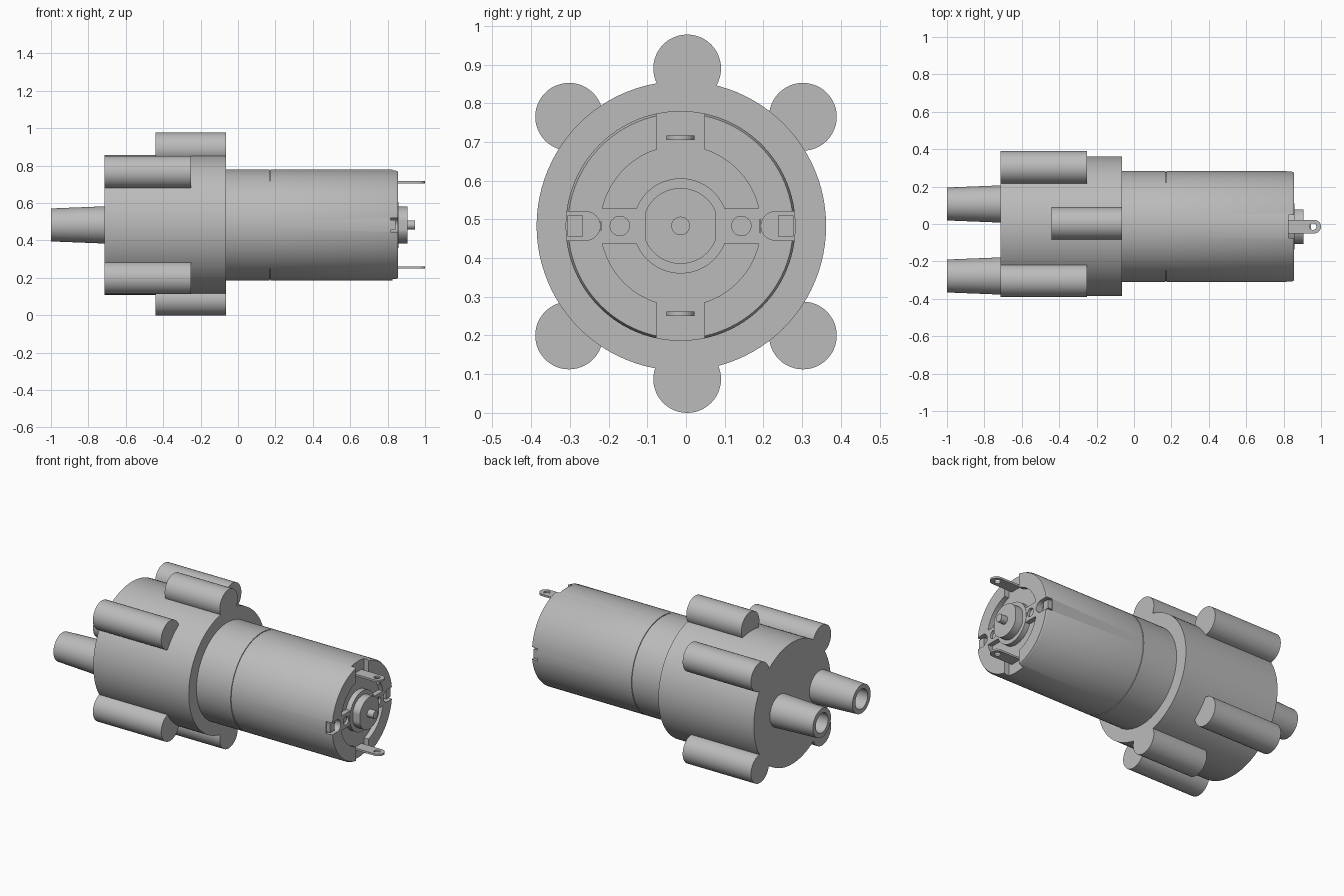
import bpy, bmesh, math
from mathutils import Vector, Matrix

if "Cube" in bpy.data.objects:
    bpy.data.objects.remove(bpy.data.objects["Cube"], do_unlink=True)

grey = bpy.data.materials.new("plain grey")
grey.use_nodes = True
grey.diffuse_color = (0.5, 0.5, 0.5, 1)
grey.node_tree.nodes["Principled BSDF"].inputs["Base Color"].default_value = (0.5, 0.5, 0.5, 1)

CY, CZ = -0.014, 0.483      # motor axis
CAP = 0.855                 # end cap face
FLOOR = 0.825               # recess floor


def finish(name, bm):
    bmesh.ops.remove_doubles(bm, verts=bm.verts, dist=1e-5)
    bmesh.ops.recalc_face_normals(bm, faces=bm.faces)
    mesh = bpy.data.meshes.new(name)
    bm.to_mesh(mesh)
    bm.free()
    mesh.materials.append(grey)
    ob = bpy.data.objects.new(name, mesh)
    bpy.context.collection.objects.link(ob)
    return ob


def smooth(ob):
    bpy.ops.object.select_all(action='DESELECT')
    ob.select_set(True)
    bpy.context.view_layer.objects.active = ob
    bpy.ops.object.shade_smooth_by_angle(angle=math.radians(30))


def lathe(name, profile, y=CY, z=CZ, segs=64):
    """Turn (x, radius) points about an axis along x."""
    bm = bmesh.new()
    vs = [bm.verts.new((x, 0, r)) for x, r in profile]
    edges = [bm.edges.new(p) for p in zip(vs, vs[1:])]
    bmesh.ops.spin(bm, geom=vs + edges, cent=(0, 0, 0), axis=(1, 0, 0),
                   angle=math.tau, steps=segs)
    bmesh.ops.translate(bm, verts=bm.verts, vec=(0, y, z))
    ob = finish(name, bm)
    smooth(ob)
    return ob


def rod(name, x0, x1, r, y=CY, z=CZ, segs=48):
    return lathe(name, [(x0, 0), (x0, r), (x1, r), (x1, 0)], y, z, segs)


def box(name, lo, hi):
    bm = bmesh.new()
    lo, hi = Vector(lo), Vector(hi)
    bmesh.ops.create_cube(bm, size=1, matrix=Matrix.Translation((lo + hi) / 2)
                          @ Matrix.Diagonal((*(hi - lo), 1)))
    return finish(name, bm)


def cut(ob, *cutters):
    for c in cutters:
        mod = ob.modifiers.new("cut", 'BOOLEAN')
        mod.operation, mod.solver, mod.object = 'DIFFERENCE', 'EXACT', c
        bpy.context.view_layer.objects.active = ob
        bpy.ops.object.modifier_apply(modifier=mod.name)
        bpy.data.objects.remove(c, do_unlink=True)


# Pump body and its surrounding lugs
rod("pump_body", -0.715, -0.065, 0.374, -0.012, CZ, 96)
for z, end in ((0.89, "top"), (0.0875, "bottom")):
    rod(end + "_lug", -0.44, -0.065, 0.0875, 0.003, z)
for y in (-0.302, 0.302):
    for z in (0.2, 0.765):
        rod("corner_lug", -0.715, -0.25, 0.0875, y, z)

# Two tapered hollow nozzles
for y in (0.107, -0.278):
    lathe("nozzle", [(-0.7, 0), (-0.7, 0.1), (-1, 0.088), (-1, 0.06),
                     (-0.73, 0.06), (-0.73, 0)], y, CZ, 48)

# Gearbox and motor can with a fine seam between them
R = 0.297
can = lathe("motor_can", [(-0.1, 0), (-0.1, R), (0.168, R), (0.168, R - 0.005),
                          (0.173, R - 0.005), (0.173, R), (0.843, R),
                          (CAP, R - 0.006), (CAP, 0)], segs=96)

# End cap recess, terminal channel and side notches
cut(can, rod("recess_cutter", FLOOR, 1, 0.207),
    box("channel_cutter", (FLOOR, CY - 0.062, CZ - 0.4), (1, CY + 0.062, CZ + 0.4)))
for s in (-1, 1):
    a, b = sorted((CY + s * 0.245, CY + s * 0.4))
    cut(can, box("notch_cutter", (0.815, a, CZ - 0.037), (1, b, CZ + 0.037)),
        rod("notch_end_cutter", 0.815, 1, 0.037, CY + s * 0.245, CZ, 32))
smooth(can)

# Bridges with rivet holes, and small tabs in the notches
for s in (-1, 1):
    a, b = sorted((CY + s * 0.1, CY + s * 0.205))
    bridge = box("cap_bridge", (0.81, a, CZ - 0.045), (CAP, b, CZ + 0.045))
    cut(bridge, rod("rivet_cutter", 0.84, 1, 0.025, CY + s * 0.157, CZ, 32))
    smooth(bridge)
    a, b = sorted((CY + s * 0.252, CY + s * 0.292))
    box("notch_tab", (0.8, a, CZ - 0.027), (0.842, b, CZ + 0.027))

# Bearing collar, boss with flats, and shaft
rod("bearing_collar", 0.81, CAP + 0.002, 0.123)
boss = rod("bearing_boss", 0.81, 0.905, 0.098)
for v in boss.data.vertices:
    v.co.y = min(max(v.co.y, CY - 0.092), CY + 0.092)
rod("shaft", 0.85, 0.947, 0.024, segs=32)

# Flat terminals with rounded, pierced ends
W = 0.036
for z in (0.711, 0.256):
    bm = bmesh.new()
    arc = [(1 - W + W * math.cos(t), CY + W * math.sin(t))
           for t in (math.pi * (i / 16 - 0.5) for i in range(17))]
    outline = [(0.81, CY - W)] + arc + [(0.81, CY + W)]
    face = bm.faces.new([bm.verts.new((x, y, z - 0.006)) for x, y in outline])
    out = bmesh.ops.extrude_face_region(bm, geom=[face])
    bmesh.ops.translate(bm, vec=(0, 0, 0.012),
                        verts=[g for g in out["geom"] if isinstance(g, bmesh.types.BMVert)])
    terminal = finish("terminal", bm)
    hole = bmesh.new()
    bmesh.ops.create_cone(hole, cap_ends=True, segments=24, radius1=0.018, radius2=0.018,
                          depth=0.1, matrix=Matrix.Translation((0.957, CY, z)))
    cut(terminal, finish("hole_cutter", hole))
    smooth(terminal)
